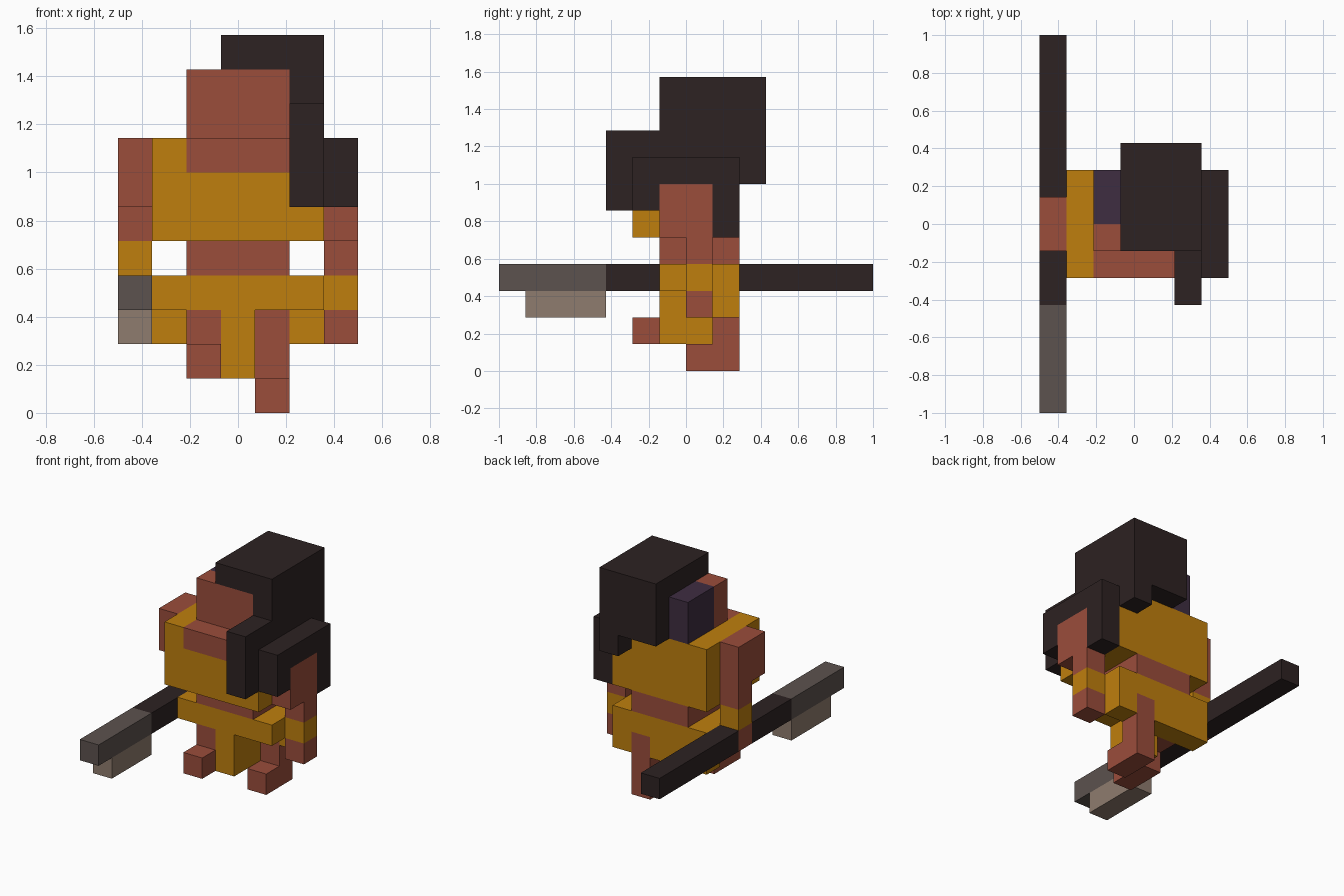
import bpy
import bmesh
from mathutils import Matrix, Vector

if "Cube" in bpy.data.objects:
    bpy.data.objects.remove(bpy.data.objects["Cube"], do_unlink=True)

U = 1 / 7                           # edge length of one block
ORIGIN = Vector((-0.5, -1.0, 0.0))  # corner of the block grid


def material(name, rgb):
    """Flat material from 0-255 sRGB values."""
    lin = [((c / 255 + 0.055) / 1.055) ** 2.4 if c > 10 else c / 255 / 12.92 for c in rgb]
    m = bpy.data.materials.new(name)
    m.use_nodes = True
    m.diffuse_color = (*lin, 1)
    m.node_tree.nodes["Principled BSDF"].inputs["Base Color"].default_value = (*lin, 1)
    return m


SKIN = material("skin", (155, 77, 59))
GOLD = material("gold_cloth", (191, 127, 13))
BLACK = material("black_hair", (45, 34, 34))
STEEL = material("grey_steel", (92, 82, 78))
TAN = material("tan_edge", (143, 124, 110))
PURPLE = material("dark_purple", (62, 45, 65))


def part(name, mat, *boxes):
    """One object from block boxes, each given as (x0, x1, y0, y1, z0, z1) in grid units."""
    bm = bmesh.new()
    for x0, x1, y0, y1, z0, z1 in boxes:
        centre = ORIGIN + Vector((x0 + x1, y0 + y1, z0 + z1)) * U / 2
        size = Vector((x1 - x0, y1 - y0, z1 - z0)) * U
        bmesh.ops.create_cube(bm, size=1, matrix=Matrix.LocRotScale(centre, None, size))
    mesh = bpy.data.meshes.new(name)
    bm.to_mesh(mesh)
    bm.free()
    mesh.materials.append(mat)
    obj = bpy.data.objects.new(name, mesh)
    bpy.context.collection.objects.link(obj)
    return obj


# Head and hair
part("head", SKIN, (2, 5, 6, 7, 8, 10), (3, 5, 7, 9, 8, 10))
part("shaved_side", PURPLE, (2, 3, 7, 9, 8, 10))
part("hair", BLACK,
     (3, 6, 6, 10, 10, 11),   # crown
     (3, 6, 9, 10, 8, 10),    # back
     (5, 6, 6, 9, 8, 10),     # left side
     (5, 6, 9, 10, 7, 8))     # rear lock
part("front_lock", BLACK, (5, 6, 4, 6, 6, 9))

# Torso
part("chest", GOLD,
     (1, 6, 6, 9, 5, 8), (1, 5, 5, 6, 5, 7), (1, 2, 5, 6, 7, 8), (5, 6, 5, 6, 5, 6))
part("neckline", SKIN, (2, 5, 5, 6, 7, 8))
part("waist", SKIN, (2, 5, 6, 9, 4, 5))
part("belt", GOLD, (1, 6, 6, 9, 3, 4))
part("loincloth", GOLD, (3, 4, 6, 8, 1, 3))
part("back_skirt", GOLD, (1, 4, 8, 9, 2, 3), (5, 6, 8, 9, 2, 3))

# Left shoulder fur
part("shoulder_pelt", BLACK,
     (6, 7, 5, 9, 7, 8), (6, 7, 5, 6, 6, 7), (6, 7, 8, 9, 5, 7))

# Arms: the right arm is raised one block above the left
for side, x, z in (("left", 6, 2), ("right", 0, 3)):
    top = 7 if side == "left" else 8
    part(side + "_arm", SKIN,
         (x, x + 1, 6, 8, top - 2, top) if side == "left" else (x, x + 1, 6, 8, 6, 8),
         (x, x + 1, 7, 8, z + 2, z + 3))
    part(side + "_bracer", GOLD, (x, x + 1, 7, 8, z + 1, z + 2))
    part(side + "_hand", SKIN, (x, x + 1, 7, 8, z, z + 1))

# Legs: right one lifted forward, left one planted behind
part("right_leg", SKIN, (2, 3, 6, 8, 2, 3), (2, 3, 5, 7, 1, 2))
part("left_leg", SKIN, (4, 5, 8, 9, 0, 3), (4, 5, 7, 8, 0, 1))

# Long axe held in the right hand
part("weapon_shaft", BLACK, (0, 1, 4, 7, 3, 4), (0, 1, 8, 14, 3, 4))
part("weapon_head", STEEL, (0, 1, 0, 4, 3, 4))
part("weapon_edge", TAN, (0, 1, 1, 4, 2, 3))
